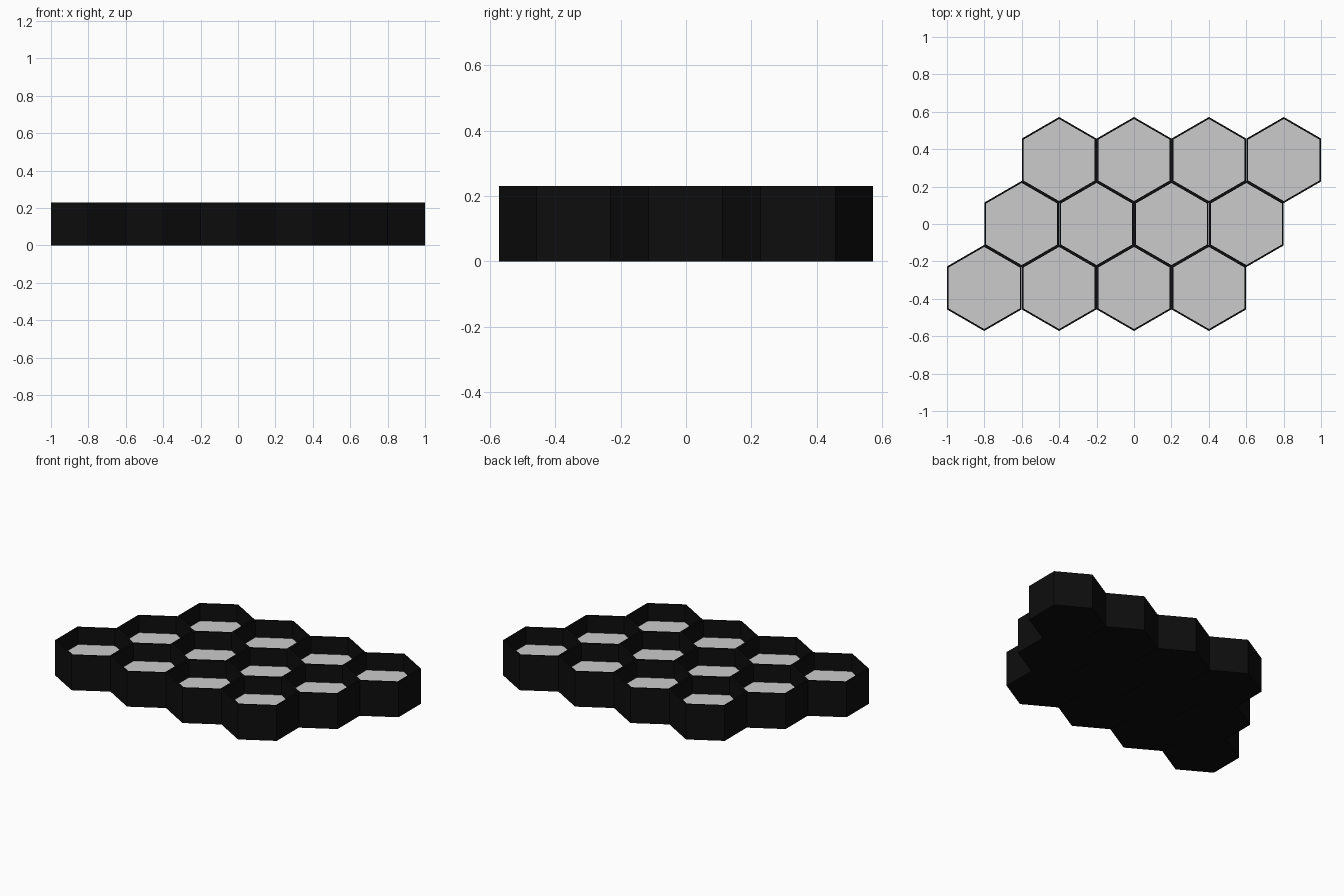
import bpy, bmesh, math

if "Cube" in bpy.data.objects:
    bpy.data.objects.remove(bpy.data.objects["Cube"])

R = 0.23                                # outer corner radius of a cell
APOTHEM = R * math.cos(math.pi / 6)
PITCH_X = (2 - 2 * APOTHEM) / 4         # four cells plus two half-step offsets
PITCH_Y = 0.342
HEIGHT = 0.23
FLOOR = 0.105                           # tray floor under the pad
PAD_TOP = 0.118
R_IN = R - 0.009 / math.cos(math.pi / 6)

black = bpy.data.materials.new("black")
black.diffuse_color = (0.004, 0.004, 0.004, 1)
black.use_nodes = True
black.node_tree.nodes["Principled BSDF"].inputs["Base Color"].default_value = black.diffuse_color


def hexagon(bm, r, z):
    return [bm.verts.new((r * math.sin(i * math.pi / 3),
                          -r * math.cos(i * math.pi / 3), z)) for i in range(6)]


def lofted(name, rings):
    """Closed solid through a list of (radius, z) hexagon rings."""
    bm = bmesh.new()
    loops = [hexagon(bm, r, z) for r, z in rings]
    bm.faces.new(loops[0][::-1])
    for a, b in zip(loops, loops[1:]):
        for i in range(6):
            j = (i + 1) % 6
            bm.faces.new((a[i], a[j], b[j], b[i]))
    bm.faces.new(loops[-1])
    bmesh.ops.recalc_face_normals(bm, faces=bm.faces)
    mesh = bpy.data.meshes.new(name)
    bm.to_mesh(mesh)
    bm.free()
    return mesh


# Hexagonal tray with a thin wall, and the grey pad recessed in it
tray = lofted("cell_tray", [(R, 0), (R, HEIGHT), (R_IN, HEIGHT), (R_IN, FLOOR)])
tray.materials.append(black)
pad = lofted("cell_pad", [(R_IN, FLOOR), (R_IN, PAD_TOP)])

# Three rows of four cells, each row shifted by half a cell
for row in range(-1, 2):
    for col in range(4):
        x = (col - 1.5 + row * 0.5) * PITCH_X
        for mesh in (tray, pad):
            ob = bpy.data.objects.new(f"{mesh.name}_{row + 2}_{col + 1}", mesh)
            ob.location = (x, row * PITCH_Y, 0)
            bpy.context.collection.objects.link(ob)
